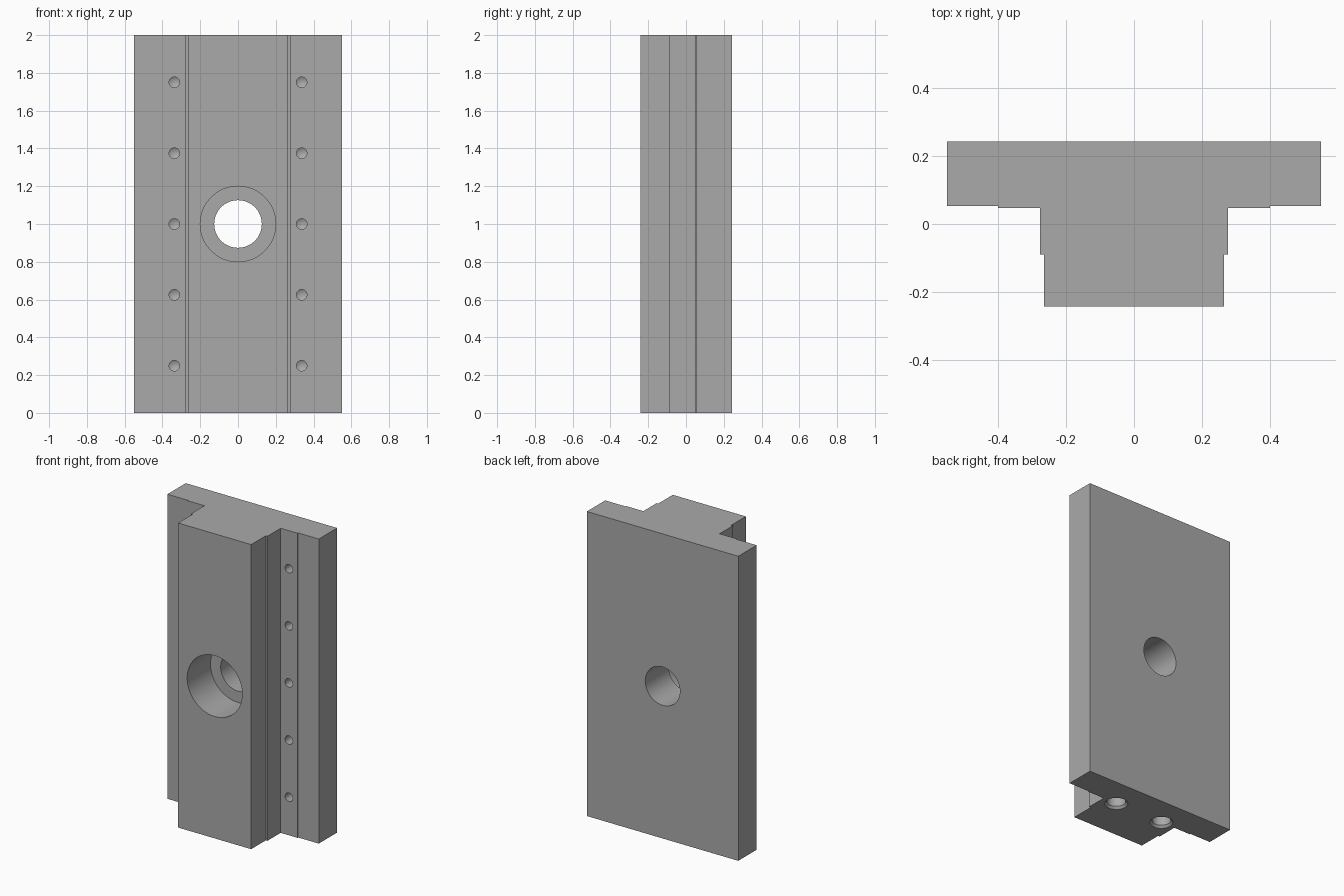
import bpy, bmesh, math
from mathutils import Vector

if "Cube" in bpy.data.objects:
    bpy.data.objects.remove(bpy.data.objects["Cube"])

steel = bpy.data.materials.new("grey steel")
steel.diffuse_color = (0.4, 0.4, 0.4, 1)
steel.use_nodes = True
steel.node_tree.nodes["Principled BSDF"].inputs["Base Color"].default_value = steel.diffuse_color


def mesh_object(name, bm):
    bmesh.ops.recalc_face_normals(bm, faces=bm.faces)
    me = bpy.data.meshes.new(name)
    bm.to_mesh(me)
    bm.free()
    me.materials.append(steel)
    ob = bpy.data.objects.new(name, me)
    bpy.context.collection.objects.link(ob)
    return ob


def add_drill(bm, origin, axis, steps, n):
    """Solid of revolution: steps are (radius, depth) along the axis."""
    rot = Vector((0, 0, 1)).rotation_difference(Vector(axis))
    rings = []
    for r, d in steps:
        count = n if r > 0 else 1
        rings.append([bm.verts.new(Vector(origin) + rot @ Vector(
            (r * math.cos(2 * math.pi * i / n), r * math.sin(2 * math.pi * i / n), d)))
            for i in range(count)])
    for a, b in zip(rings, rings[1:]):
        for i in range(n):
            j = (i + 1) % n
            if len(b) == 1:
                bm.faces.new((a[i], a[j], b[0]))
            else:
                bm.faces.new((a[i], a[j], b[j], b[i]))
    bm.faces.new(rings[0])
    if len(rings[-1]) > 1:
        bm.faces.new(rings[-1])


# T-shaped slide: half profile mirrored across x, extruded upward
half = [(0.265, -0.242), (0.265, -0.09), (0.277, -0.09), (0.277, 0.047),
        (0.4, 0.047), (0.4, 0.053), (0.55, 0.053), (0.55, 0.243)]
outline = half + [(-x, y) for x, y in reversed(half)]
bm = bmesh.new()
base = bm.faces.new([bm.verts.new((x, y, 0)) for x, y in outline])
top = bmesh.ops.extrude_face_region(bm, geom=[base])["geom"]
bmesh.ops.translate(bm, vec=(0, 0, 2), verts=[v for v in top if isinstance(v, bmesh.types.BMVert)])
slide = mesh_object("slide_block", bm)

# All drilled holes in one cutter
bm = bmesh.new()
# central counterbored through hole
add_drill(bm, (0, -0.242, 1), (0, 1, 0),
          [(0.2, -0.1), (0.2, 0.242), (0.126, 0.242), (0.126, 0.6)], 64)
for side in (-1, 1):
    # row of small blind holes along each rail
    for k in range(5):
        add_drill(bm, (side * 0.337, 0.047, 0.25 + 0.375 * k), (0, 1, 0),
                  [(0.028, -0.05), (0.028, 0.08), (0, 0.097)], 24)
    # chamfered blind holes in the bottom end
    add_drill(bm, (side * 0.177, 0.045, 0), (0, 0, 1),
              [(0.07, -0.05), (0.07, 0), (0.057, 0.015), (0.057, 0.3), (0, 0.333)], 32)
cutter = mesh_object("hole_cutter", bm)
cutter.hide_render = True

# Cut the holes
mod = slide.modifiers.new("holes", "BOOLEAN")
mod.operation = "DIFFERENCE"
mod.solver = "EXACT"
mod.object = cutter
bpy.context.view_layer.objects.active = slide
slide.select_set(True)
bpy.ops.object.modifier_apply(modifier=mod.name)
bpy.data.objects.remove(cutter, do_unlink=True)
bpy.ops.object.shade_smooth_by_angle(angle=math.radians(25))
